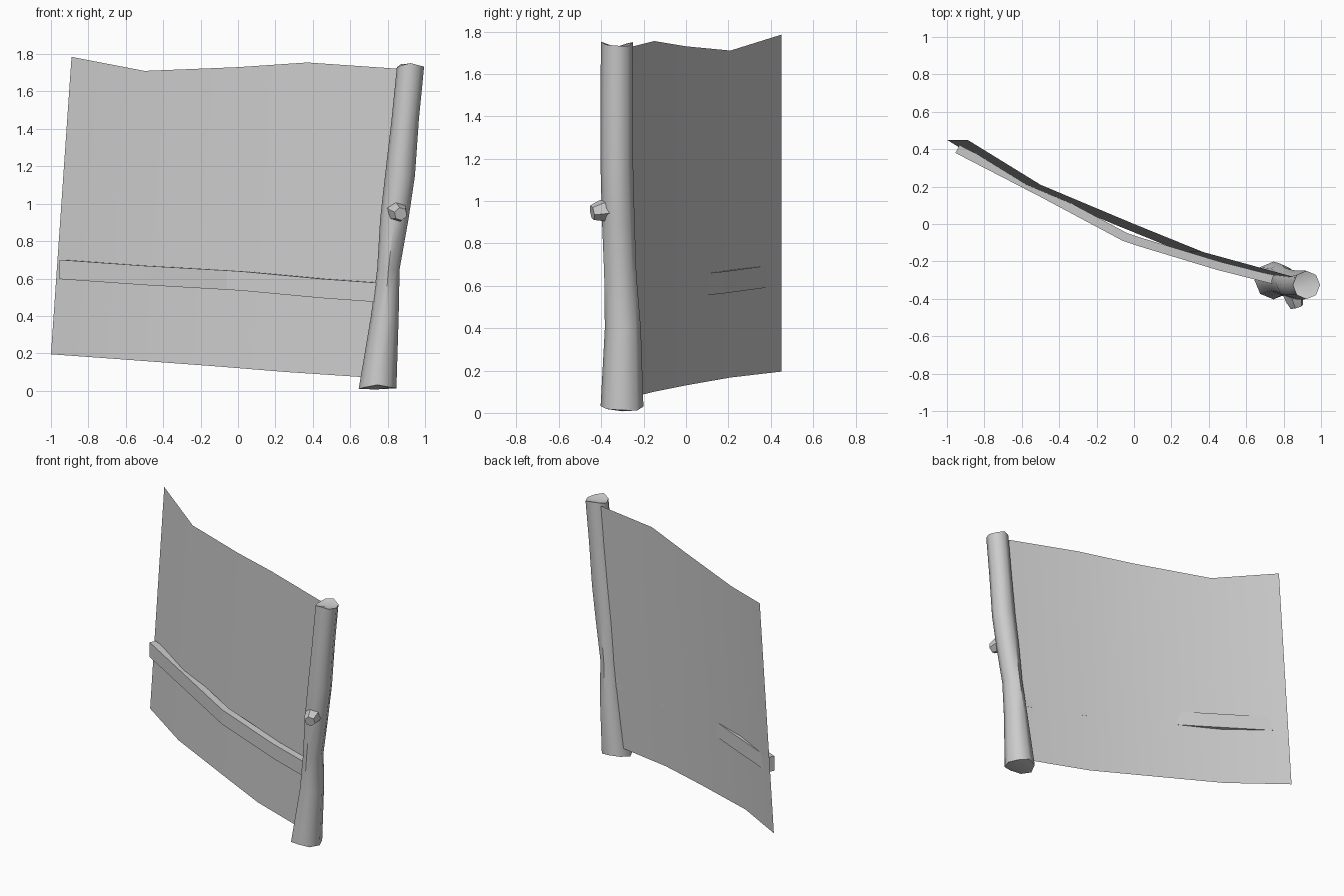
import bpy, bmesh, math
from mathutils import Vector

if "Cube" in bpy.data.objects:
    bpy.data.objects.remove(bpy.data.objects["Cube"])


def make_object(name, bm, smooth=None):
    bmesh.ops.recalc_face_normals(bm, faces=bm.faces)
    me = bpy.data.meshes.new(name)
    bm.to_mesh(me)
    bm.free()
    ob = bpy.data.objects.new(name, me)
    bpy.context.collection.objects.link(ob)
    if smooth:
        bpy.ops.object.select_all(action='DESELECT')
        ob.select_set(True)
        bpy.context.view_layer.objects.active = ob
        bpy.ops.object.shade_smooth_by_angle(angle=math.radians(smooth))
    return ob


def skin(bm, rings):
    """Bridge equal-sized closed rings of points; return the vertex rings."""
    vr = [[bm.verts.new(p) for p in r] for r in rings]
    n = len(vr[0])
    for a, b in zip(vr, vr[1:]):
        for i in range(n):
            j = (i + 1) % n
            bm.faces.new((a[i], a[j], b[j], b[i]))
    return vr


def fan_cap(bm, ring, offset):
    mid = sum((v.co for v in ring), Vector()) / len(ring) + Vector(offset)
    c = bm.verts.new(mid)
    for i, v in enumerate(ring):
        bm.faces.new((v, ring[(i + 1) % len(ring)], c))


# Bowed, leaning sheet with an uneven top edge: top (x, y, z), bottom z
bm = bmesh.new()
columns = [(-0.89, 0.45, 1.785, 0.195), (-0.50, 0.21, 1.71, 0.167),
           (0.0, 0.0, 1.73, 0.13), (0.37, -0.15, 1.755, 0.10),
           (0.88, -0.29, 1.72, 0.066)]
edge = [(bm.verts.new((x - 0.11, y, zb)), bm.verts.new((x, y, zt)))
        for x, y, zt, zb in columns]
for a, b in zip(edge, edge[1:]):
    bm.faces.new((a[0], b[0], b[1], a[1]))
make_object("panel", bm, 40)

# Cross rail following the front of the sheet: x, front y, top z
bm = bmesh.new()
path = [(-0.955, 0.38, 0.70), (-0.50, 0.145, 0.668), (-0.06, -0.09, 0.643),
        (0.02, -0.117, 0.638), (0.45, -0.247, 0.598), (0.80, -0.335, 0.573)]
sections = []
for x, y, z in path:
    back = Vector((0.022, 0.042, 0))
    f = Vector((x, y, z))
    d = Vector((0, 0, -0.103))
    sections.append([f, f + back, f + back + d, f + d])
rings = skin(bm, sections)
bm.faces.new(rings[0])
bm.faces.new(rings[-1])
make_object("rail", bm)

# Crooked log post: z, centre x, centre y, radius x, radius y
bm = bmesh.new()
SIDES = 8
profile = [(0.02, 0.746, -0.302, 0.101, 0.101),
           (0.40, 0.785, -0.298, 0.074, 0.085),
           (0.65, 0.804, -0.310, 0.060, 0.076),
           (0.92, 0.836, -0.320, 0.076, 0.077),
           (1.15, 0.866, -0.326, 0.080, 0.077),
           (1.45, 0.894, -0.326, 0.073, 0.077),
           (1.74, 0.922, -0.326, 0.073, 0.076)]
sections = []
for k, (z, cx, cy, rx, ry) in enumerate(profile):
    rough = 0.012 if k in (0, len(profile) - 1) else 0
    ring = []
    for i in range(SIDES):
        a = 2 * math.pi * i / SIDES
        ring.append((cx + rx * math.cos(a), cy + ry * math.sin(a),
                     z + rough * math.cos(2.2 * a + 2.2)))
    sections.append(ring)
rings = skin(bm, sections)
fan_cap(bm, rings[0], (0, 0, -0.012))
fan_cap(bm, rings[-1], (0, 0, -0.015))
make_object("post", bm, 50)

# Cut branch stub on the front of the post
bm = bmesh.new()
start, tip = Vector((0.84, -0.34, 0.965)), Vector((0.87, -0.443, 0.945))
rot = Vector((0, 0, 1)).rotation_difference(tip - start).to_matrix()
sections = []
for t, r in ((0, 0.058), (0.6, 0.050), (1, 0.036)):
    c = start.lerp(tip, t)
    sections.append([c + rot @ Vector((r * math.cos(i * math.pi / 3),
                                       r * math.sin(i * math.pi / 3), 0))
                     for i in range(6)])
rings = skin(bm, sections)
bm.faces.new(rings[0])
bm.faces.new(rings[-1])
make_object("branch_stub", bm, 30)
